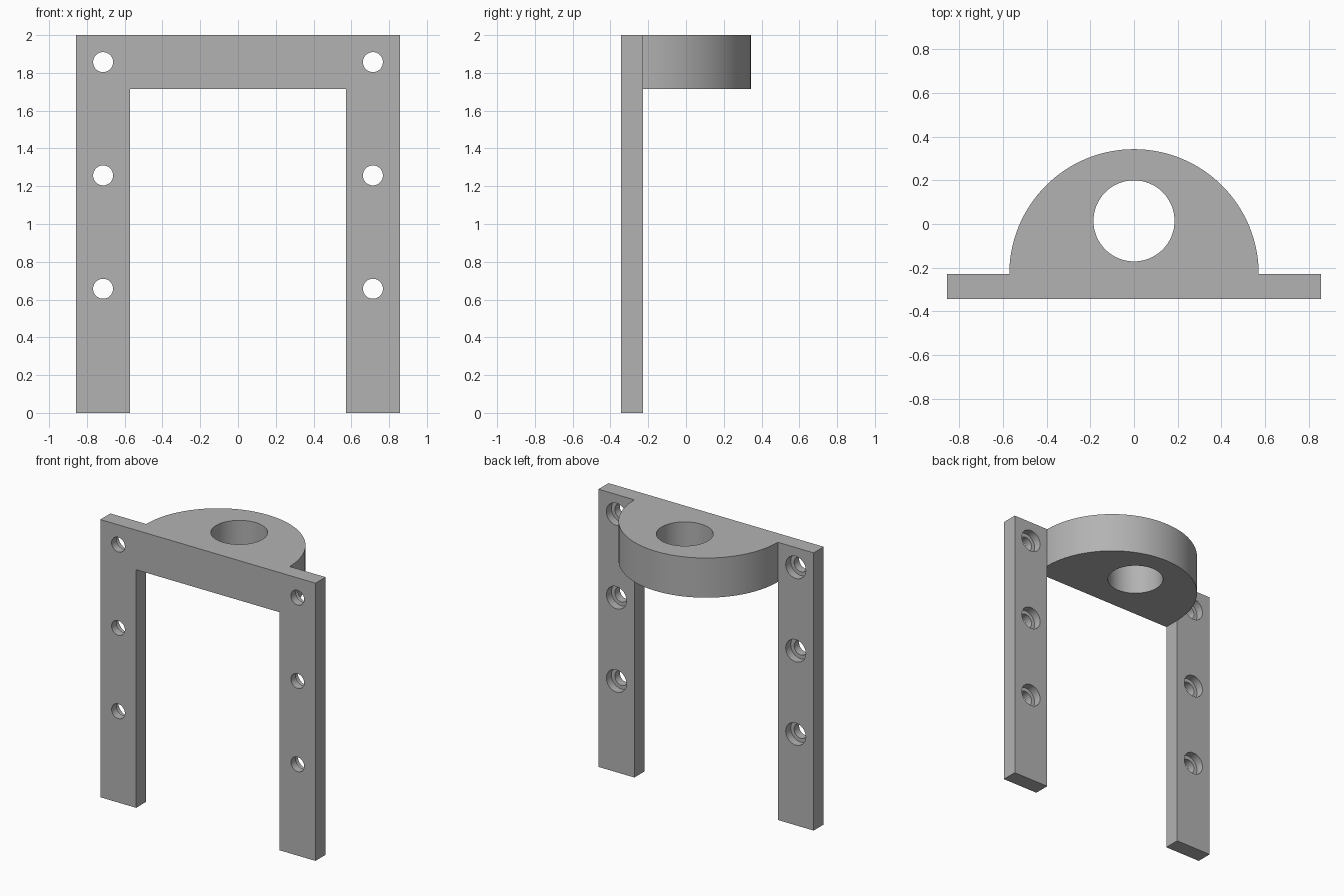
import bpy
import bmesh
import math

cube = bpy.data.objects.get("Cube")
if cube:
    bpy.data.objects.remove(cube, do_unlink=True)

U = 1 / 35            # one millimetre of the part, in scene units
BACK = -12            # y of the plate's front face, mm
THICK = 4             # plate thickness, mm

grey = bpy.data.materials.new("plain grey")
grey.use_nodes = True
grey.diffuse_color = (0.45, 0.45, 0.45, 1)
grey.node_tree.nodes["Principled BSDF"].inputs["Base Color"].default_value = (0.45, 0.45, 0.45, 1)


def prism(name, outline, extrude):
    """Closed outline (mm) extruded along a vector (mm)."""
    bm = bmesh.new()
    face = bm.faces.new([bm.verts.new([c * U for c in p]) for p in outline])
    top = bmesh.ops.extrude_face_region(bm, geom=[face])["geom"]
    verts = [v for v in top if isinstance(v, bmesh.types.BMVert)]
    bmesh.ops.translate(bm, verts=verts, vec=[c * U for c in extrude])
    bmesh.ops.recalc_face_normals(bm, faces=bm.faces[:])
    mesh = bpy.data.meshes.new(name)
    bm.to_mesh(mesh)
    bm.free()
    mesh.materials.append(grey)
    obj = bpy.data.objects.new(name, mesh)
    bpy.context.collection.objects.link(obj)
    return obj


def circle(radius, place, steps=64):
    return [place(radius * math.cos(2 * math.pi * i / steps),
                  radius * math.sin(2 * math.pi * i / steps)) for i in range(steps)]


def combine(target, tool, operation):
    mod = target.modifiers.new(operation.title(), "BOOLEAN")
    mod.operation = operation
    mod.solver = "EXACT"
    mod.object = tool
    bpy.context.view_layer.objects.active = target
    bpy.ops.object.modifier_apply(modifier=mod.name)
    bpy.data.objects.remove(tool, do_unlink=True)


# Upright plate: two legs joined by a crossbar
half = [(30, 0), (30, 70), (-30, 70), (-30, 0), (-20, 0), (-20, 60), (20, 60), (20, 0)]
bracket = prism("mounting_bracket", [(x, BACK, z) for x, z in half], (0, THICK, 0))

# Half-round shelf behind the crossbar, running into the plate
shelf_y = BACK + THICK
arc = [(20 * math.cos(math.pi * i / 64), shelf_y + 20 * math.sin(math.pi * i / 64), 60)
       for i in range(65)]
shelf = prism("shelf", arc + [(-20, BACK + 1, 60), (20, BACK + 1, 60)], (0, 0, 10))
combine(bracket, shelf, "UNION")

# Large vertical hole through the shelf
bore = prism("bore", circle(6.5, lambda a, b: (a, 0.5 + b, 55)), (0, 0, 20))
combine(bracket, bore, "DIFFERENCE")

# Screw holes, counterbored from the back
for x in (-25, 25):
    for z in (23, 44, 65):
        for radius, start in ((1.85, BACK - 2), (2.8, BACK + THICK / 2)):
            hole = prism("screw_hole", circle(radius, lambda a, b: (x + a, start, z + b), 48),
                         (0, 10, 0))
            combine(bracket, hole, "DIFFERENCE")

bpy.ops.object.select_all(action="DESELECT")
bracket.select_set(True)
bpy.context.view_layer.objects.active = bracket
bpy.ops.object.shade_smooth_by_angle(angle=math.radians(30))
